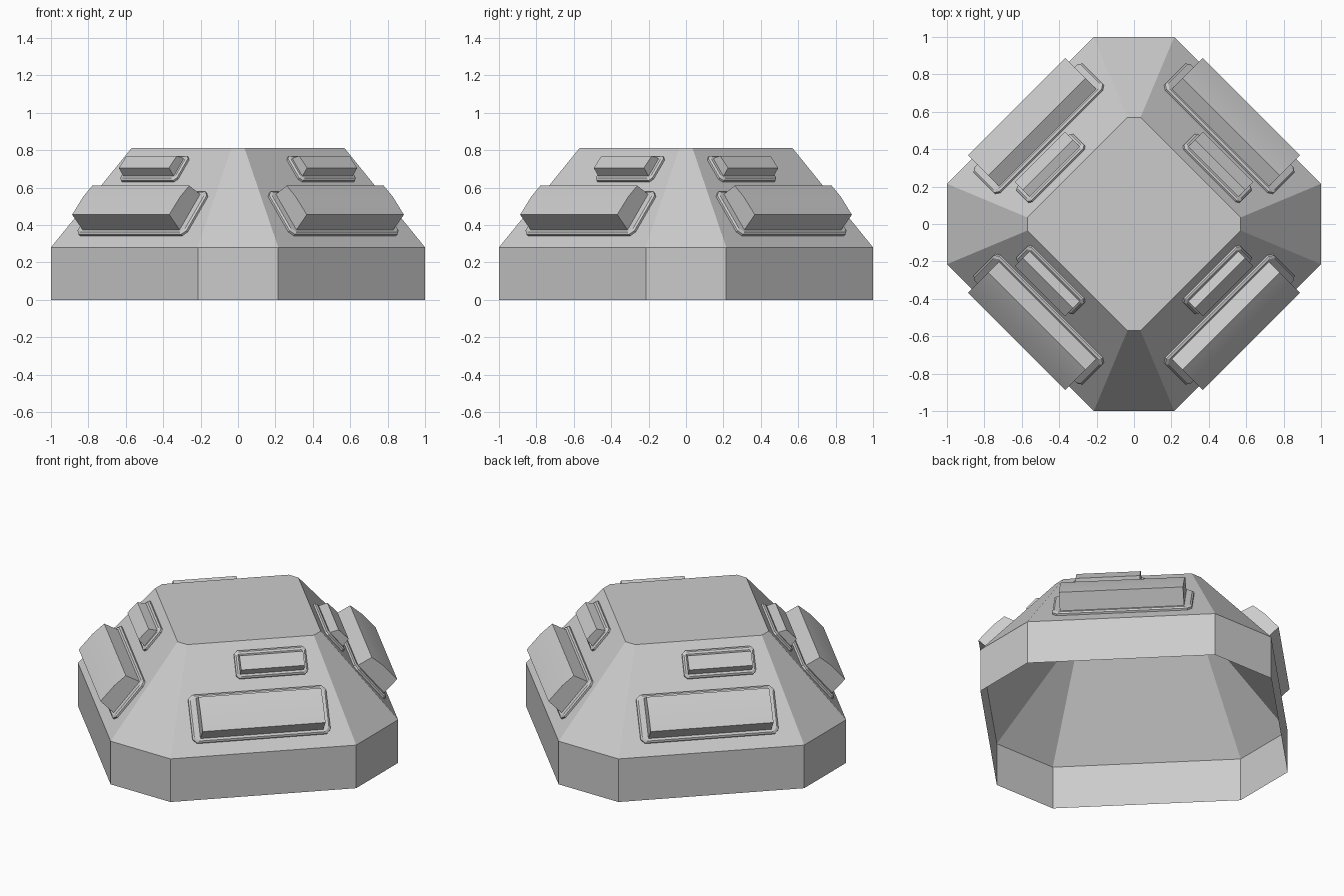
import bpy, bmesh, math

if "Cube" in bpy.data.objects:
    bpy.data.objects.remove(bpy.data.objects["Cube"])

R2 = math.sqrt(2)
# Sloped diagonal face: distance from the axis and height at its foot and head
D0, Z0, D1, Z1 = 1.215 / R2, 0.28, 0.605 / R2, 0.81
L = math.hypot(D1 - D0, Z1 - Z0)
C, S = (D0 - D1) / L, (Z1 - Z0) / L


def on_slope(s, t, n):
    """s along the face, t up the slope, n outward -> world position."""
    d = D0 - C * t + S * n
    z = Z0 + S * t + C * n
    return ((d + s) / R2, (d - s) / R2, z)


def loft(name, rings, cap_start=True, mirror=False):
    """Skin a list of equal-sized rings and cap the ends."""
    bm = bmesh.new()
    loops = [[bm.verts.new(p) for p in ring] for ring in rings]
    for a, b in zip(loops, loops[1:]):
        for i in range(len(a)):
            j = (i + 1) % len(a)
            bm.faces.new((a[i], a[j], b[j], b[i]))
    bm.faces.new(loops[-1])
    if cap_start:
        bm.faces.new(loops[0][::-1])
        bmesh.ops.recalc_face_normals(bm, faces=bm.faces[:])
    me = bpy.data.meshes.new(name)
    bm.to_mesh(me)
    bm.free()
    ob = bpy.data.objects.new(name, me)
    bpy.context.collection.objects.link(ob)
    if mirror:
        m = ob.modifiers.new("four_sides", 'MIRROR')
        m.use_axis = (True, True, False)
        m.use_mirror_merge = False
    return ob


def octagon(a, b, z):
    return [(a, -b, z), (a, b, z), (b, a, z), (-b, a, z),
            (-a, b, z), (-a, -b, z), (-b, -a, z), (b, -a, z)]


def plate(name, s0, s1, t0, t1, cut):
    """Flat backing plate with clipped corners and a chamfered rim."""
    def ring(inset, n):
        a, b, c, d = s0 + inset, s1 - inset, t0 + inset, t1 - inset
        pts = [(a + cut, c), (b - cut, c), (b, c + cut), (b, d - cut),
               (b - cut, d), (a + cut, d), (a, d - cut), (a, c + cut)]
        return [on_slope(s, t, n) for s, t in pts]
    return loft(name, [ring(0, 0), ring(0, 0.012), ring(0.01, 0.02)], mirror=True)


def hood(name, s0, s1, profile):
    """Raised housing: a (t, n) profile run along the face."""
    return loft(name, [[on_slope(s, t, n) for t, n in profile] for s in (s0, s1)],
                mirror=True)


# Open-bottomed eight-sided shell
loft("shell", [octagon(1, 0.215, 0), octagon(1, 0.215, Z0),
               octagon(0.57, 0.035, Z1)], cap_start=False)

# Large lower housing on each diagonal slope
plate("large_plate", -0.412, 0.412, 0.08, 0.374, 0.025)
large = hood("large_hood", -0.367, 0.367,
             [(0.104, 0.012), (0.118, 0.132), (0.244, 0.128), (0.334, 0.112), (0.352, 0.012)])

# Small upper housing, shifted along the slope
plate("small_plate", -0.11, 0.318, 0.451, 0.621, 0.018)
hood("small_hood", -0.088, 0.292,
     [(0.473, 0.012), (0.487, 0.075), (0.575, 0.069), (0.600, 0.012)])

# Soften the gentle bend on the large housing
bpy.context.view_layer.objects.active = large
large.select_set(True)
bpy.ops.object.shade_smooth_by_angle(angle=math.radians(30))
